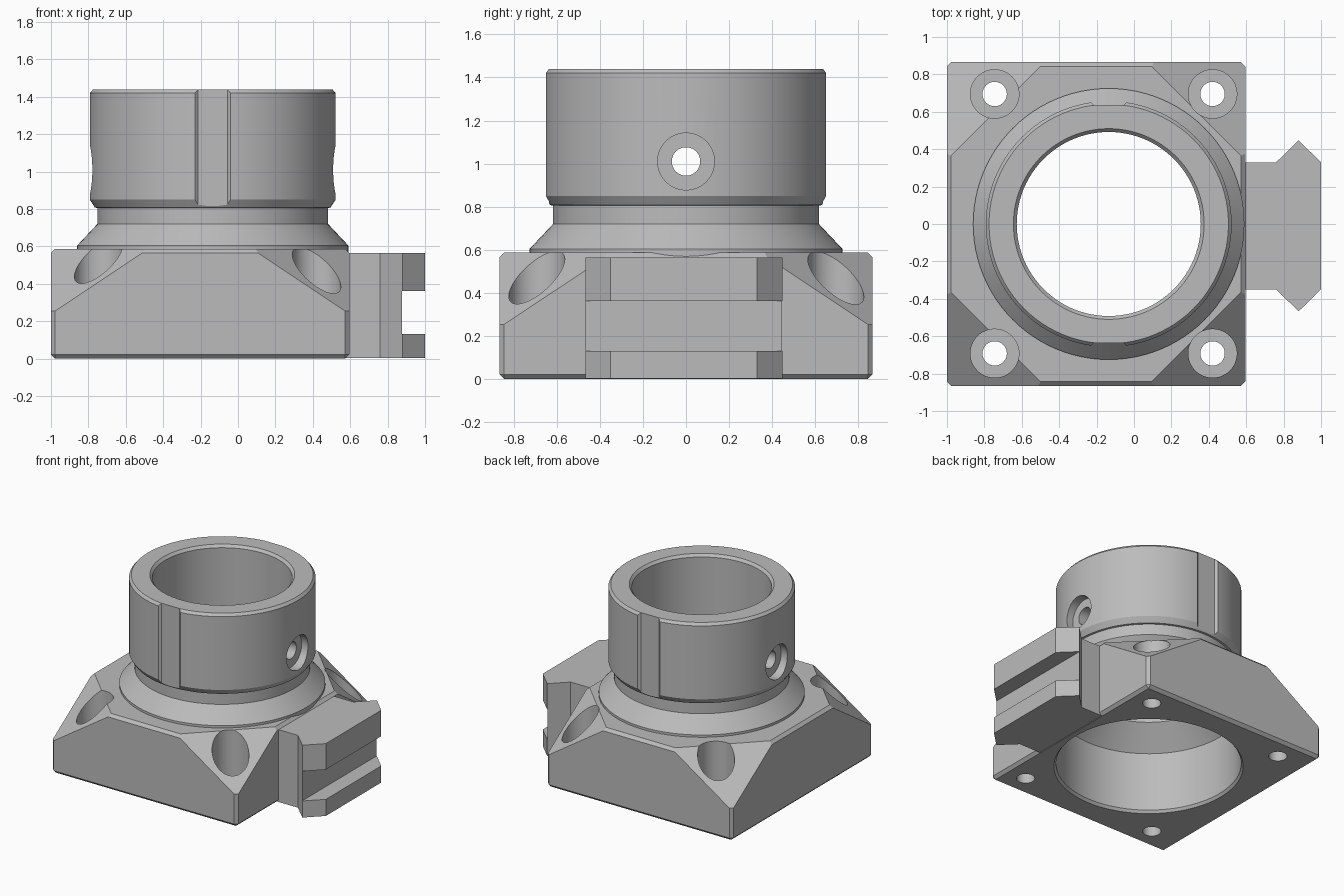
import bpy, bmesh
from math import radians, pi
from mathutils import Vector, Matrix

if "Cube" in bpy.data.objects:
    bpy.data.objects.remove(bpy.data.objects["Cube"])

grey = bpy.data.materials.new("machined_grey")
grey.use_nodes = True
COLOUR = (0.5, 0.5, 0.5, 1)
grey.diffuse_color = COLOUR
grey.node_tree.nodes["Principled BSDF"].inputs["Base Color"].default_value = COLOUR

AXIS_X = -0.135          # tube axis
LEFT, RIGHT, HALF_Y, BASE_TOP = -1.0, 0.595, 0.865, 0.587


def make(name, bm):
    bmesh.ops.recalc_face_normals(bm, faces=bm.faces)
    mesh = bpy.data.meshes.new(name)
    bm.to_mesh(mesh)
    bm.free()
    mesh.materials.append(grey)
    obj = bpy.data.objects.new(name, mesh)
    bpy.context.collection.objects.link(obj)
    return obj


def lathe(name, profile, matrix=Matrix(), steps=96):
    """Spin a closed (radius, height) profile about local z."""
    bm = bmesh.new()
    verts = [bm.verts.new((r, 0, z)) for r, z in profile]
    edges = [bm.edges.new((a, b)) for a, b in zip(verts, verts[1:] + verts[:1])
             if a.co.x + b.co.x > 0]
    bmesh.ops.spin(bm, geom=verts + edges, cent=(0, 0, 0), axis=(0, 0, 1),
                   angle=2 * pi, steps=steps, use_duplicate=False)
    bmesh.ops.remove_doubles(bm, verts=bm.verts, dist=1e-5)
    bm.transform(matrix)
    return make(name, bm)


def prism(name, outline, z0, z1):
    bm = bmesh.new()
    face = bm.faces.new([bm.verts.new((x, y, z0)) for x, y in outline])
    top = bmesh.ops.extrude_face_region(bm, geom=[face])["geom"]
    bmesh.ops.translate(bm, vec=(0, 0, z1 - z0),
                        verts=[v for v in top if isinstance(v, bmesh.types.BMVert)])
    return make(name, bm)


def cut(obj, cutters):
    for cutter in cutters:
        mod = obj.modifiers.new("cut", 'BOOLEAN')
        mod.operation, mod.solver, mod.object = 'DIFFERENCE', 'EXACT', cutter
    graph = bpy.context.evaluated_depsgraph_get()
    graph.update()
    mesh = bpy.data.meshes.new_from_object(obj.evaluated_get(graph))
    obj.modifiers.clear()
    obj.data = mesh
    for cutter in cutters:
        bpy.data.objects.remove(cutter)


# Base block: chamfered box with four sloping corners
bm = bmesh.new()
bmesh.ops.create_cube(bm, size=1)
bmesh.ops.scale(bm, vec=(RIGHT - LEFT, 2 * HALF_Y, BASE_TOP), verts=bm.verts)
bmesh.ops.translate(bm, vec=((RIGHT + LEFT) / 2, 0, BASE_TOP / 2), verts=bm.verts)
bmesh.ops.bevel(bm, geom=bm.edges[:], offset=0.022, segments=1, affect='EDGES')
for x, sx in ((LEFT, -1), (RIGHT, 1)):
    for sy in (-1, 1):
        res = bmesh.ops.bisect_plane(
            bm, geom=bm.verts[:] + bm.edges[:] + bm.faces[:], clear_outer=True,
            plane_co=(x, sy * HALF_Y, 0.24),
            plane_no=Vector((sx * 0.665, sy * 0.665, 1)).normalized())
        rim = [e for e in res["geom_cut"] if isinstance(e, bmesh.types.BMEdge)]
        bmesh.ops.edgeloop_fill(bm, edges=rim)
base = make("base_block", bm)

# Main bore and counterbored screw holes in the base
axis = Matrix.Translation((AXIS_X, 0, 0))
cutters = [lathe("bore_cutter", [(0, -0.1), (0.69, -0.1), (0.69, -0.005), (0.67, 0),
                                 (0.655, 0.02), (0.655, 0.8), (0, 0.8)], axis)]
for x in (-0.745, 0.42):
    for y in (-0.692, 0.695):
        cutters.append(lathe("screw_cutter", [(0, -0.1), (0.065, -0.1), (0.065, 0.15),
                                              (0.13, 0.15), (0.13, 0.9), (0, 0.9)],
                             Matrix.Translation((x, y, 0)), 48))
cut(base, cutters)

# Tube with flared flange and inner cone
tube = lathe("collar_tube", [
    (0.655, 0.48), (0.70, 0.48), (0.725, 0.55), (0.725, 0.605), (0.617, 0.72),
    (0.617, 0.805), (0.63, 0.808), (0.657, 0.85), (0.657, 1.42), (0.64, 1.44),
    (0.51, 1.44), (0.492, 1.42), (0.492, 0.643)], axis)

# Stepped cross holes and shallow keyways in the tube
cutters = []
for s in (-1, 1):
    place = axis @ Matrix.Translation((0, 0, 1.01)) @ Matrix.Rotation(s * pi / 2, 4, 'Y')
    cutters.append(lathe("cross_hole_cutter", [(0, 0.3), (0.066, 0.3), (0.066, 0.59),
                                               (0.132, 0.59), (0.132, 0.8), (0, 0.8)],
                         place, 48))
    slot = [(-0.078, 0.635), (0.078, 0.635), (0.095, 0.65), (0.095, 0.75),
            (-0.095, 0.75), (-0.095, 0.65)]
    cutters.append(prism("keyway_cutter", [(AXIS_X + x, s * y) for x, y in slot],
                         0.815, 1.6))
cut(tube, cutters)

# Side rail with pointed flanks and a cross slot
half = [(0.55, 0.34), (0.76, 0.34), (0.88, 0.457), (1.0, 0.34)]
outline = half + [(x, -y) for x, y in reversed(half)]
rail = prism("side_rail", [(x, y - 0.01) for x, y in outline], 0.003, 0.565)
cut(rail, [prism("rail_slot_cutter", [(0.878, -0.7), (1.2, -0.7), (1.2, 0.7), (0.878, 0.7)],
                 0.132, 0.363)])

# Smooth the round walls, keep machined edges crisp
bpy.ops.object.select_all(action='DESELECT')
for obj in (base, tube, rail):
    obj.select_set(True)
bpy.context.view_layer.objects.active = base
bpy.ops.object.shade_smooth_by_angle(angle=radians(18))
